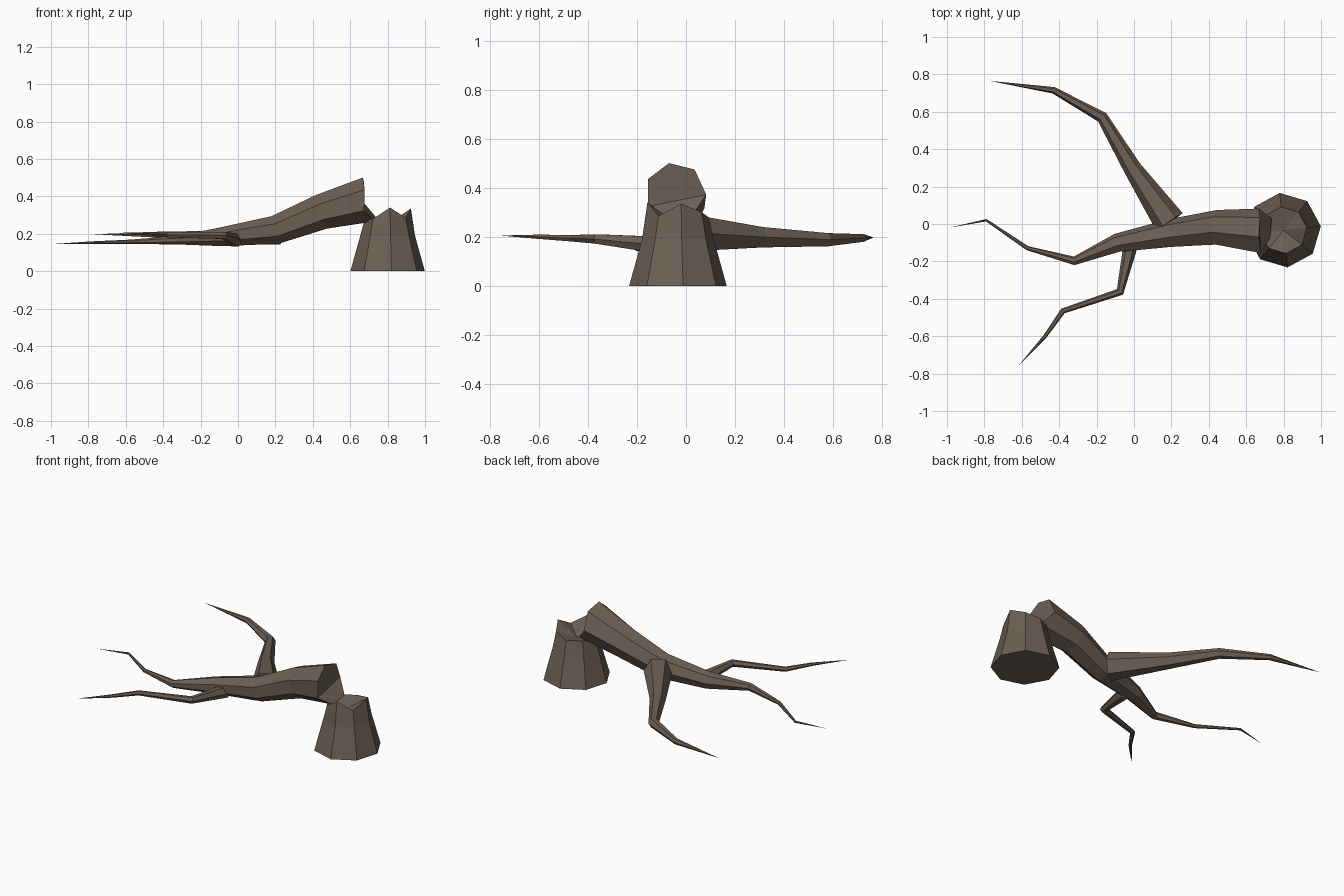
import bpy, bmesh, math
from mathutils import Vector

if "Cube" in bpy.data.objects:
    bpy.data.objects.remove(bpy.data.objects["Cube"])

bark = bpy.data.materials.new("brown bark")
bark.diffuse_color = (0.15, 0.115, 0.088, 1)
bark.use_nodes = True
bark.node_tree.nodes["Principled BSDF"].inputs["Base Color"].default_value = bark.diffuse_color


def finish(name, bm):
    bmesh.ops.recalc_face_normals(bm, faces=bm.faces[:])
    me = bpy.data.meshes.new(name)
    bm.to_mesh(me)
    bm.free()
    me.materials.append(bark)
    ob = bpy.data.objects.new(name, me)
    bpy.context.collection.objects.link(ob)


def bridge(bm, a, b):
    n = len(a)
    for i in range(n):
        bm.faces.new((a[i], a[(i + 1) % n], b[(i + 1) % n], b[i]))


def limb(name, path, sides, jag=None):
    """Tapered tube along (x, y, z, radius) points, ending in a sharp tip."""
    bm = bmesh.new()
    pts = [Vector(p[:3]) for p in path]
    rings = []
    for i, p in enumerate(pts[:-1]):
        t = (pts[i + 1] - p).normalized()
        if i:
            t = (t + (p - pts[i - 1]).normalized()).normalized()
        side = t.cross(Vector((0, 0, 1))).normalized()
        up = side.cross(t)
        ring = []
        for k in range(sides):
            a = 2 * math.pi * k / sides
            co = p + path[i][3] * (side * math.cos(a) + up * math.sin(a))
            if i == 0 and jag:
                co -= t * jag[k]
            ring.append(bm.verts.new(co))
        rings.append(ring)
    for a, b in zip(rings, rings[1:]):
        bridge(bm, a, b)
    tip = bm.verts.new(pts[-1])
    last, first = rings[-1], rings[0]
    for k in range(sides):
        bm.faces.new((last[k], last[(k + 1) % sides], tip))
    if jag:  # broken end, creased across the middle
        bm.faces.new(first[:5])
        bm.faces.new([first[0]] + first[4:])
    else:
        bm.faces.new(first)
    finish(name, bm)


# Stump with flared base and splintered, hollow top
bm = bmesh.new()
jagged = [0.335, 0.30, 0.28, 0.28, 0.27, 0.28, 0.34, 0.285]
rings = []
for r, z in ((0.2, 0), (0.147, 0.19), (0.125, None)):
    ring = []
    for k in range(8):
        a = math.radians(6 + 45 * k)
        ring.append(bm.verts.new((0.8 + r * math.cos(a), -0.033 + r * math.sin(a),
                                  jagged[k] if z is None else z)))
    rings.append(ring)
bridge(bm, rings[0], rings[1])
bridge(bm, rings[1], rings[2])
bm.faces.new(rings[0])
core = bm.verts.new((0.8, -0.033, 0.25))
for k in range(8):
    bm.faces.new((rings[2][k], rings[2][(k + 1) % 8], core))
finish("stump", bm)

# Fallen trunk, tapering into the middle branch
limb("fallen_trunk", [
    (0.70, -0.045, 0.383, 0.124), (0.445, -0.022, 0.317, 0.097),
    (0.195, -0.052, 0.22, 0.078), (-0.09, -0.103, 0.184, 0.052),
    (-0.32, -0.198, 0.166, 0.024), (-0.57, -0.13, 0.157, 0.012),
    (-0.79, 0.02, 0.152, 0.007), (-0.99, -0.02, 0.145, 0)],
    7, [-0.045, -0.01, 0, 0, -0.03, 0, 0.005])

# Back branch
limb("back_branch", [
    (0.19, 0.01, 0.215, 0.085), (-0.01, 0.30, 0.198, 0.048),
    (-0.17, 0.57, 0.188, 0.031), (-0.43, 0.715, 0.195, 0.018),
    (-0.77, 0.765, 0.197, 0)], 6)

# Front branch
limb("front_branch", [
    (-0.015, -0.10, 0.165, 0.04), (-0.075, -0.363, 0.191, 0.022),
    (-0.38, -0.465, 0.194, 0.015), (-0.475, -0.60, 0.2, 0.01),
    (-0.62, -0.76, 0.205, 0)], 6)
